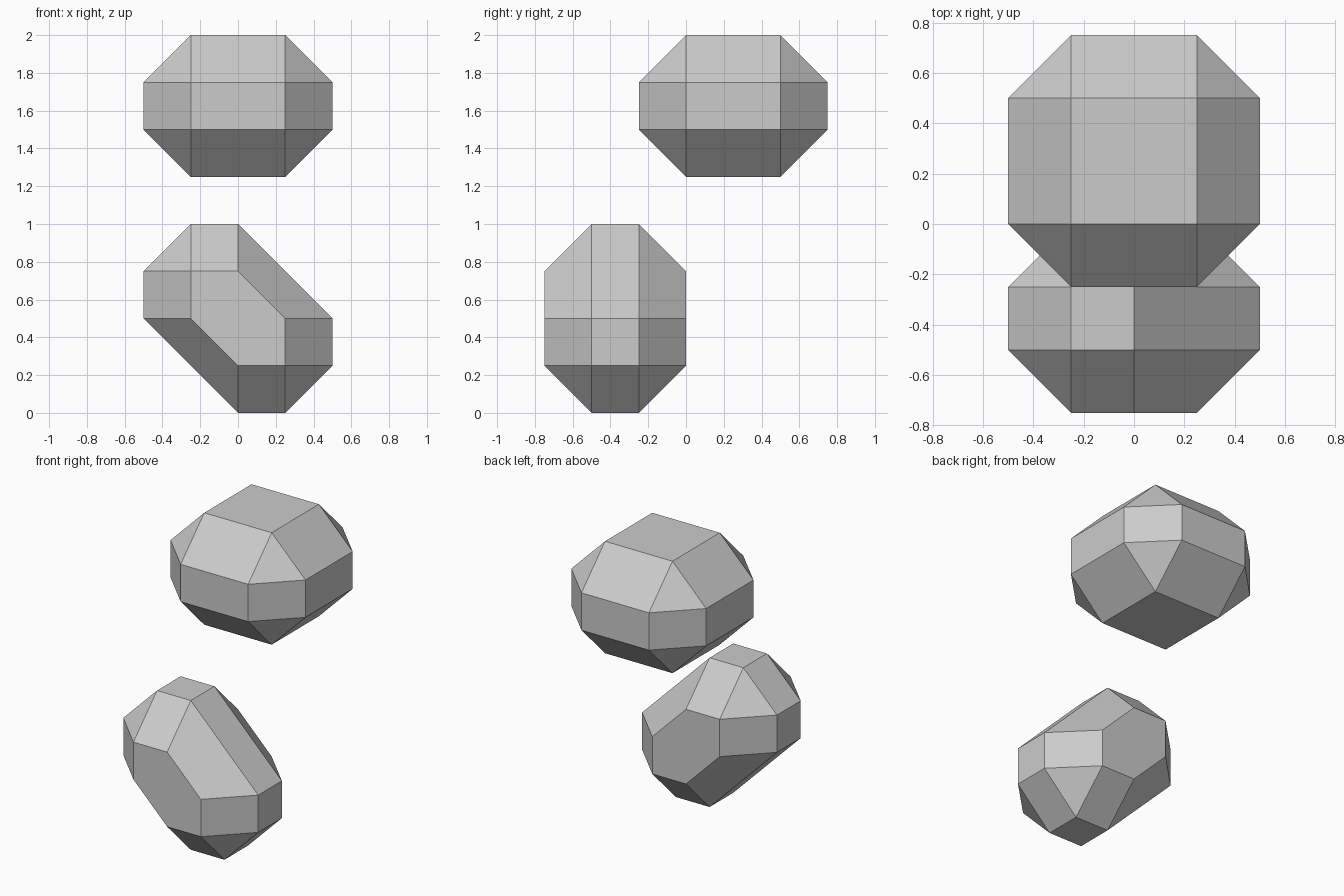
import bpy
import bmesh
from mathutils import Vector

cube = bpy.data.objects.get("Cube")
if cube:
    bpy.data.objects.remove(cube, do_unlink=True)

STEP = 0.25

stone = bpy.data.materials.new("plain grey")
stone.use_nodes = True
grey = (0.6, 0.6, 0.6, 1.0)
stone.diffuse_color = grey
stone.node_tree.nodes["Principled BSDF"].inputs["Base Color"].default_value = grey


def bevelled_block(name, outline, y_range):
    """Prism with an xz outline, pushed out one step along every axis."""
    bm = bmesh.new()
    offsets = [Vector(s * STEP if i == axis else 0 for i in range(3))
               for axis in range(3) for s in (-1, 1)]
    for x, z in outline:
        for y in y_range:
            for offset in offsets:
                bm.verts.new(Vector((x, y, z)) + offset)
    bmesh.ops.remove_doubles(bm, verts=bm.verts, dist=0.001)
    bmesh.ops.convex_hull(bm, input=bm.verts)
    # Drop points inside the shell and merge flat triangles into facets
    loose = [v for v in bm.verts if not v.link_faces]
    bmesh.ops.delete(bm, geom=loose, context='VERTS')
    bmesh.ops.dissolve_limit(bm, angle_limit=0.02, verts=bm.verts, edges=bm.edges)
    bmesh.ops.recalc_face_normals(bm, faces=bm.faces)
    mesh = bpy.data.meshes.new(name)
    bm.to_mesh(mesh)
    bm.free()
    mesh.materials.append(stone)
    block = bpy.data.objects.new(name, mesh)
    bpy.context.collection.objects.link(block)
    return block


# Floating upper block with a rectangular core
bevelled_block("upper_block",
               [(-.25, 1.5), (.25, 1.5), (.25, 1.75), (-.25, 1.75)], (0, .5))

# Slanted lower block with a hexagonal core
bevelled_block("lower_block",
               [(-.25, .75), (0, .75), (.25, .5), (.25, .25), (0, .25), (-.25, .5)],
               (-.5, -.25))
